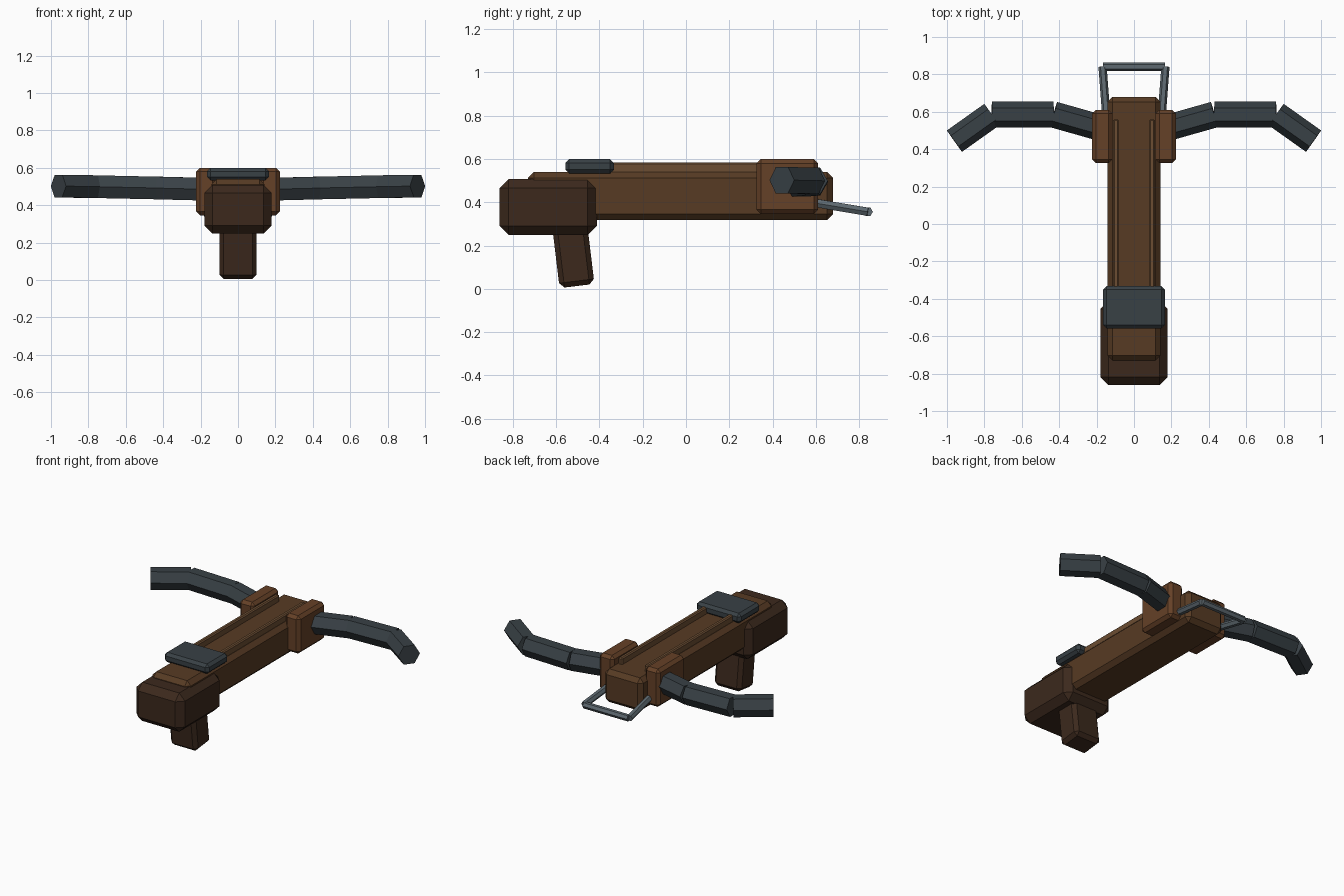
import bpy, bmesh
from math import cos, sin, pi
from mathutils import Vector

if "Cube" in bpy.data.objects:
    bpy.data.objects.remove(bpy.data.objects["Cube"])


def material(name, r, g, b):
    m = bpy.data.materials.new(name)
    m.diffuse_color = (r, g, b, 1)
    m.use_nodes = True
    m.node_tree.nodes["Principled BSDF"].inputs["Base Color"].default_value = m.diffuse_color
    return m


WOOD = material("wood", 0.095, 0.043, 0.017)
LIGHT_WOOD = material("light_wood", 0.15, 0.075, 0.032)
RED_WOOD = material("red_wood", 0.13, 0.052, 0.02)
DARK_WOOD = material("dark_wood", 0.045, 0.022, 0.012)
STEEL = material("dark_steel", 0.04, 0.052, 0.06)
IRON = material("iron", 0.11, 0.14, 0.16)


def finish(name, bm, mat):
    bmesh.ops.recalc_face_normals(bm, faces=bm.faces)
    mesh = bpy.data.meshes.new(name)
    bm.to_mesh(mesh)
    bm.free()
    mesh.materials.append(mat)
    ob = bpy.data.objects.new(name, mesh)
    bpy.context.collection.objects.link(ob)
    return ob


def block(name, centre, size, mat, bevel, tilt=0.0):
    """Chamfered box, optionally tilted about x."""
    bm = bmesh.new()
    bmesh.ops.create_cube(bm, size=1)
    bmesh.ops.scale(bm, vec=size, verts=bm.verts)
    ob = finish(name, bm, mat)
    ob.location = centre
    ob.rotation_euler.x = tilt
    mod = ob.modifiers.new("chamfer", 'BEVEL')
    mod.width, mod.segments = bevel, 1
    return ob


def rod(name, a, b, radius, mat):
    """Six-sided bar between two points, with a flat on top."""
    a, b = Vector(a), Vector(b)
    d = (b - a).normalized()
    u = Vector((0, 0, 1)).cross(d).normalized()
    v = d.cross(u)
    bm = bmesh.new()
    rings = [[bm.verts.new(p + radius * (u * cos(k * pi / 3) + v * sin(k * pi / 3)))
              for k in range(6)] for p in (a, b)]
    for k in range(6):
        j = (k + 1) % 6
        bm.faces.new((rings[0][k], rings[0][j], rings[1][j], rings[1][k]))
    for ring in rings:
        bm.faces.new(ring)
    return finish(name, bm, mat)


# Central body, stock, grip and rear plate
block("body", (0, -0.025, 0.429), (0.285, 1.41, 0.222), WOOD, 0.028)
block("stock", (0, -0.637, 0.378), (0.36, 0.45, 0.26), DARK_WOOD, 0.043)
block("grip", (0, -0.522, 0.167), (0.2, 0.162, 0.31), DARK_WOOD, 0.023, tilt=0.12)
block("rear_plate", (0, -0.445, 0.566), (0.33, 0.225, 0.066), STEEL, 0.018)

# Mirrored parts
limb = [(0.15, 0.506, 0.485), (0.43, 0.585, 0.492),
        (0.76, 0.585, 0.499), (0.96, 0.443, 0.502)]
for side, s in (("left", -1), ("right", 1)):
    block(f"rail_{side}", (s * 0.097, 0.1, 0.556), (0.03, 0.92, 0.054), LIGHT_WOOD, 0.007)
    block(f"limb_clamp_{side}", (s * 0.17, 0.468, 0.473), (0.108, 0.285, 0.254), RED_WOOD, 0.02)
    pts = [(s * x, y, z) for x, y, z in limb]
    for i in range(3):
        rod(f"bow_limb_{side}_{i + 1}", pts[i], pts[i + 1], 0.07, STEEL)
    rod(f"stirrup_arm_{side}", (s * 0.147, 0.56, 0.403), (s * 0.168, 0.84, 0.356), 0.022, IRON)

# Stirrup cross bar
rod("stirrup_bar", (-0.165, 0.841, 0.356), (0.165, 0.841, 0.356), 0.022, IRON)
